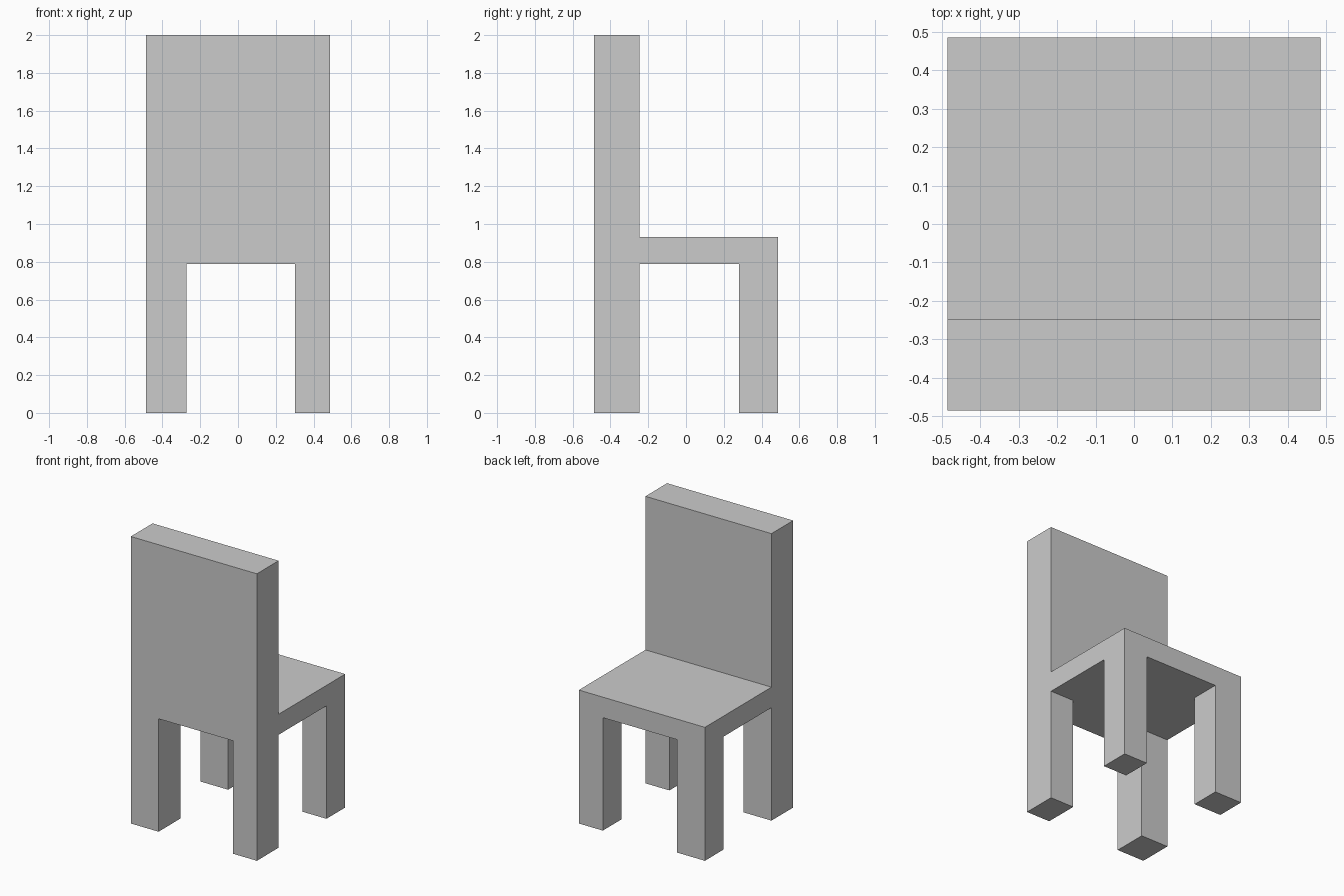
import bpy
import bmesh

if "Cube" in bpy.data.objects:
    bpy.data.objects.remove(bpy.data.objects["Cube"])

# Grid lines that split the seat into leg corners and middle strips
XS = [-0.486, -0.272, 0.301, 0.486]
YS = [-0.486, -0.247, 0.28, 0.486]
SEAT_BOTTOM, SEAT_TOP, BACK_TOP = 0.787, 0.93, 2.0


def extrude_to(bm, faces, z):
    """Extrude faces as a region and place the new vertices at height z."""
    result = bmesh.ops.extrude_face_region(bm, geom=faces)
    for v in result["geom"]:
        if isinstance(v, bmesh.types.BMVert):
            v.co.z = z
    return [f for f in result["geom"] if isinstance(f, bmesh.types.BMFace)]


bm = bmesh.new()

# Seat slab
verts = [[bm.verts.new((x, y, SEAT_BOTTOM)) for x in XS] for y in YS]
under = {}
for j in range(3):
    for i in range(3):
        under[i, j] = bm.faces.new((verts[j][i], verts[j][i + 1],
                                    verts[j + 1][i + 1], verts[j + 1][i]))
top = extrude_to(bm, list(under.values()), SEAT_TOP)

# Backrest
back_row = [f for f in top if f.calc_center_median().y < YS[1]]
extrude_to(bm, back_row, BACK_TOP)

# Four legs
corners = [under[i, j] for i in (0, 2) for j in (0, 2)]
extrude_to(bm, corners, 0.0)

# Merge coplanar faces into clean flat sides
bmesh.ops.recalc_face_normals(bm, faces=bm.faces[:])
bmesh.ops.dissolve_limit(bm, angle_limit=0.01, verts=bm.verts[:], edges=bm.edges[:])

mesh = bpy.data.meshes.new("chair")
bm.to_mesh(mesh)
bm.free()
bpy.context.collection.objects.link(bpy.data.objects.new("chair", mesh))
